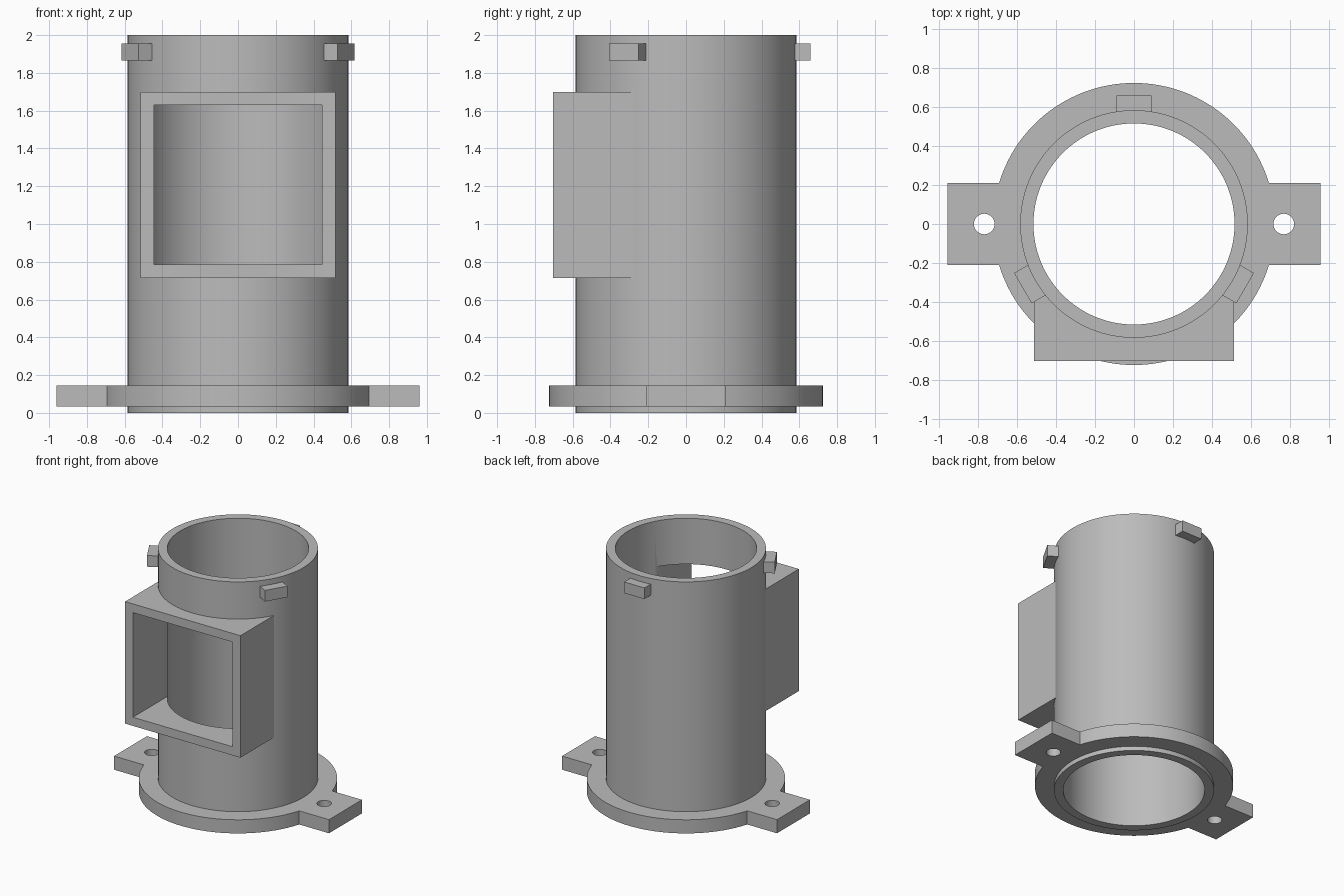
import bpy
import bmesh
from math import sin, cos, asin, pi, radians
from mathutils import Matrix

cube = bpy.data.objects.get("Cube")
if cube:
    bpy.data.objects.remove(cube, do_unlink=True)

# Main dimensions
OUTER, BORE, HEIGHT = 0.585, 0.517, 2.0
FLANGE_R, FLANGE_Z0, FLANGE_Z1 = 0.725, 0.035, 0.145
EAR_X, EAR_Y, BOLT_X, BOLT_R = 0.96, 0.21, 0.77, 0.053
SEGMENTS = 128

# Single grey material
GREY = (0.5, 0.5, 0.5, 1)
grey = bpy.data.materials.new("plain grey")
grey.use_nodes = True
grey.diffuse_color = GREY
grey.node_tree.nodes["Principled BSDF"].inputs["Base Color"].default_value = GREY


def prism(name, outline, z0, z1):
    """Extrude a flat xy outline from z0 to z1."""
    bm = bmesh.new()
    face = bm.faces.new([bm.verts.new((x, y, z0)) for x, y in outline])
    top = bmesh.ops.extrude_face_region(bm, geom=[face])["geom"]
    bmesh.ops.translate(bm, vec=(0, 0, z1 - z0),
                        verts=[v for v in top if isinstance(v, bmesh.types.BMVert)])
    bmesh.ops.recalc_face_normals(bm, faces=bm.faces)
    mesh = bpy.data.meshes.new(name)
    bm.to_mesh(mesh)
    bm.free()
    mesh.materials.append(grey)
    obj = bpy.data.objects.new(name, mesh)
    bpy.context.collection.objects.link(obj)
    return obj


def arc(radius, start, end, steps, x=0.0):
    return [(x + radius * cos(start + (end - start) * i / steps),
             radius * sin(start + (end - start) * i / steps)) for i in range(steps + 1)]


def cylinder(name, radius, z0, z1, x=0.0, segments=SEGMENTS):
    return prism(name, arc(radius, 0, 2 * pi, segments, x)[:-1], z0, z1)


def box(name, x0, x1, y0, y1, z0, z1):
    return prism(name, [(x0, y0), (x1, y0), (x1, y1), (x0, y1)], z0, z1)


def cut(obj, *cutters):
    """Subtract the cutters, bake the result and remove the cutters."""
    for cutter in cutters:
        cutter.hide_render = True
        mod = obj.modifiers.new("cut", 'BOOLEAN')
        mod.operation, mod.solver, mod.object = 'DIFFERENCE', 'EXACT', cutter
    bpy.context.view_layer.update()
    evaluated = obj.evaluated_get(bpy.context.evaluated_depsgraph_get())
    mesh = bpy.data.meshes.new_from_object(evaluated)
    obj.modifiers.clear()
    obj.data = mesh
    for cutter in cutters:
        bpy.data.objects.remove(cutter, do_unlink=True)


def smooth(obj):
    obj.data.shade_smooth()
    obj.data.set_sharp_from_angle(angle=radians(30))


def window_cutter():
    return box("window_cutter", -0.445, 0.445, -0.9, 0, 0.785, 1.63)


# Open tube with a window through its front wall
tube = cylinder("tube", OUTER, 0, HEIGHT)
cut(tube, cylinder("bore_cutter", BORE, -0.1, HEIGHT + 0.1), window_cutter())
smooth(tube)

# Square port frame running into the tube wall
frame = box("port_frame", -0.515, 0.515, -0.705, -0.2, 0.715, 1.70)
cut(frame, cylinder("wall_cutter", 0.55, 0.5, 1.9), window_cutter())
smooth(frame)

# Round flange with two bolt ears
a = asin(EAR_Y / FLANGE_R)
outline = (arc(FLANGE_R, a, pi - a, 56) + [(-EAR_X, EAR_Y), (-EAR_X, -EAR_Y)]
           + arc(FLANGE_R, pi + a, 2 * pi - a, 56) + [(EAR_X, -EAR_Y), (EAR_X, EAR_Y)])
flange = prism("flange", outline, FLANGE_Z0, FLANGE_Z1)
cut(flange, cylinder("flange_cutter", 0.55, -0.1, 0.3),
    *[cylinder("bolt_cutter", BOLT_R, -0.1, 0.3, side * BOLT_X, 32) for side in (-1, 1)])
smooth(flange)

# Three locking lugs evenly spaced near the rim
for name, angle in (("back_lug", 90), ("right_lug", 210), ("left_lug", 330)):
    lug = box(name, 0.55, 0.66, -0.09, 0.09, 1.865, 1.955)
    lug.data.transform(Matrix.Rotation(radians(angle), 4, 'Z'))
